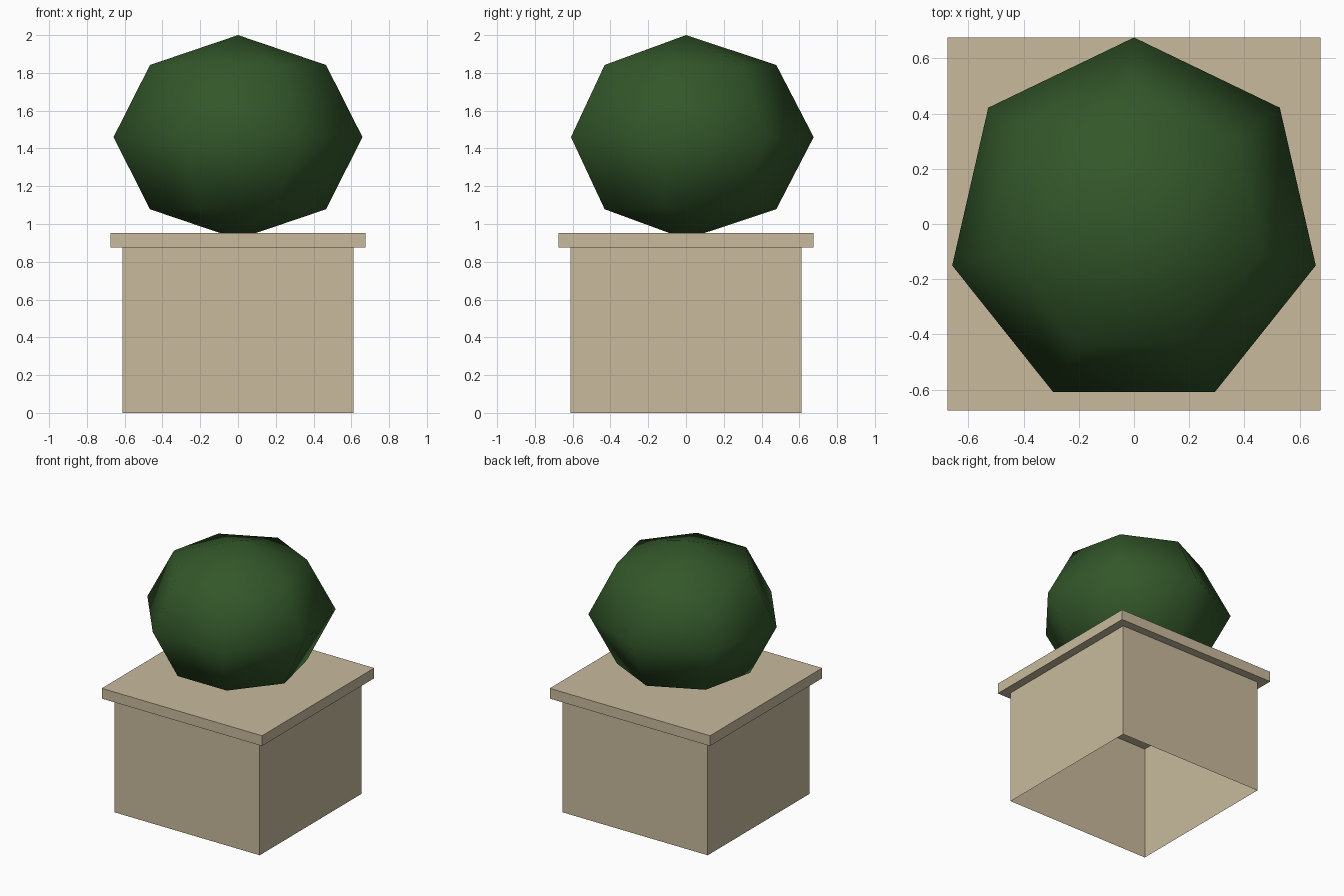
import bpy, bmesh, math
from mathutils import Vector

if "Cube" in bpy.data.objects:
    bpy.data.objects.remove(bpy.data.objects["Cube"])


def material(name, rgb):
    m = bpy.data.materials.new(name)
    m.diffuse_color = (*rgb, 1)
    m.use_nodes = True
    m.node_tree.nodes["Principled BSDF"].inputs["Base Color"].default_value = m.diffuse_color
    return m


def finish(name, bm, mat, smooth=False):
    bmesh.ops.recalc_face_normals(bm, faces=bm.faces)
    mesh = bpy.data.meshes.new(name)
    bm.to_mesh(mesh)
    bm.free()
    mesh.materials.append(mat)
    for p in mesh.polygons:
        p.use_smooth = smooth
    ob = bpy.data.objects.new(name, mesh)
    bpy.context.collection.objects.link(ob)
    return ob


def box(half, z0, z1):
    bm = bmesh.new()
    bmesh.ops.create_cube(bm, size=2)
    for v in bm.verts:
        v.co = (v.co.x * half, v.co.y * half, z0 if v.co.z < 0 else z1)
    return bm


stone = material("beige stone", (0.58, 0.49, 0.335))
leaf = material("dark leaf green", (0.033, 0.095, 0.023))

# Planter walls: open at top and bottom
bm = box(0.612, 0, 0.875)
bm.normal_update()
caps = [f for f in bm.faces if abs(f.normal.z) > 0.5]
bmesh.ops.delete(bm, geom=caps, context='FACES_ONLY')
finish("planter_walls", bm, stone)

# Overhanging slab on top
finish("planter_rim", box(0.676, 0.875, 0.953), stone)

# Seven-sided clipped bush: half-ellipse profile spun about z
R, H, ZC, SIDES, RINGS = 0.676, 0.54, 1.46, 7, 4
bm = bmesh.new()
prof = [bm.verts.new((0, R * math.sin(math.pi * i / RINGS),
                      ZC + H * math.cos(math.pi * i / RINGS)))
        for i in range(RINGS + 1)]
edges = [bm.edges.new(pair) for pair in zip(prof, prof[1:])]
bmesh.ops.spin(bm, geom=prof + edges, cent=Vector((0, 0, 0)), axis=Vector((0, 0, 1)),
               angle=2 * math.pi, steps=SIDES)
bmesh.ops.remove_doubles(bm, verts=bm.verts, dist=0.001)
finish("bush", bm, leaf, smooth=True)
